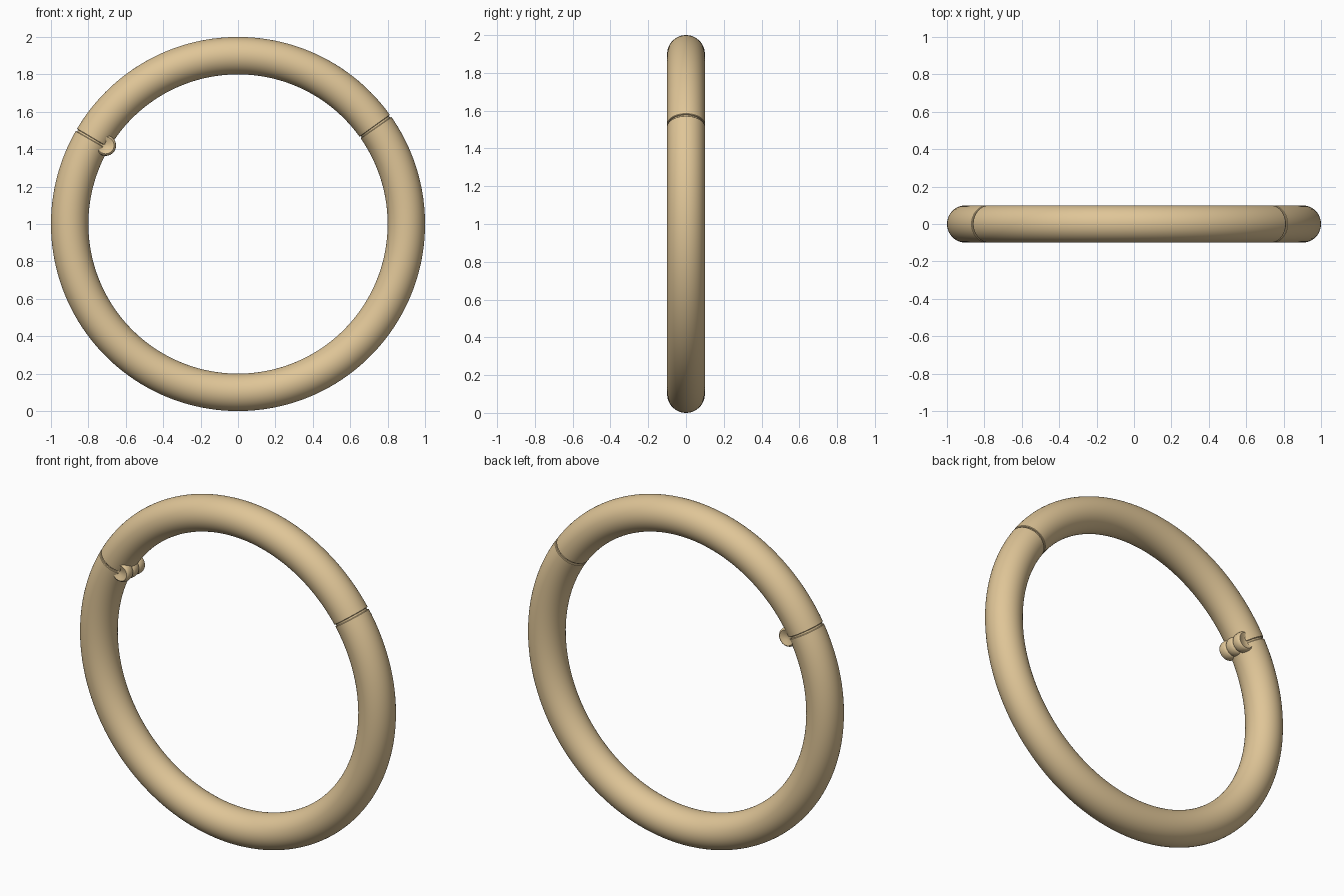
import bpy, bmesh, math
from mathutils import Vector, Matrix

if "Cube" in bpy.data.objects:
    bpy.data.objects.remove(bpy.data.objects["Cube"])

RING_R, TUBE_R, CENTRE_Z = 0.9, 0.1, 1.0
CLASP, HINGE = 35.3, 149.8  # joint angles in degrees

gold = bpy.data.materials.new("pale gold")
gold.diffuse_color = (0.74, 0.56, 0.31, 1)
gold.use_nodes = True
gold.node_tree.nodes["Principled BSDF"].inputs["Base Color"].default_value = gold.diffuse_color


def finish(name, bm):
    bmesh.ops.recalc_face_normals(bm, faces=bm.faces)
    mesh = bpy.data.meshes.new(name)
    bm.to_mesh(mesh)
    bm.free()
    obj = bpy.data.objects.new(name, mesh)
    bpy.context.collection.objects.link(obj)
    mesh.materials.append(gold)
    bpy.ops.object.select_all(action='DESELECT')
    obj.select_set(True)
    bpy.context.view_layer.objects.active = obj
    bpy.ops.object.shade_smooth_by_angle(angle=math.radians(40))
    return obj


def skin(bm, loops):
    """Bridge successive vertex loops and cap both ends."""
    n = len(loops[0])
    for a, b in zip(loops, loops[1:]):
        for i in range(n):
            j = (i + 1) % n
            bm.faces.new((a[i], a[j], b[j], b[i]))
    bm.faces.new(loops[0])
    bm.faces.new(loops[-1])


def tube_arc(name, start, end, radius, steps, bevel=0.0, sides=48):
    """Curved round bar between two angles, with softened ends."""
    b = math.degrees(bevel / RING_R)
    stations = [(start + b + (end - start - 2 * b) * i / steps, radius)
                for i in range(steps + 1)]
    if bevel:
        stations = [(start, radius - bevel)] + stations + [(end, radius - bevel)]
    bm = bmesh.new()
    loops = []
    for deg, r in stations:
        a = math.radians(deg)
        out = Vector((math.cos(a), 0, math.sin(a)))
        loop = []
        for k in range(sides):
            t = 2 * math.pi * k / sides
            p = out * (RING_R + r * math.cos(t)) + Vector((0, r * math.sin(t), CENTRE_Z))
            loop.append(bm.verts.new(p))
        loops.append(loop)
    skin(bm, loops)
    return finish(name, bm)


def lathe_y(name, centre, profile, sides=32):
    """Turn a (y, radius) profile around an axis along y."""
    bm = bmesh.new()
    loops = []
    for y, r in profile:
        loops.append([bm.verts.new((centre[0] + r * math.cos(2 * math.pi * k / sides), y,
                                    centre[1] + r * math.sin(2 * math.pi * k / sides)))
                      for k in range(sides)])
    skin(bm, loops)
    return finish(name, bm)


# Two ring segments meeting at the clasp and the hinge
GAP = 0.3
tube_arc("swing_segment", CLASP + GAP, HINGE - GAP, TUBE_R, 64, 0.003)
tube_arc("main_segment", HINGE + GAP, CLASP + 360 - GAP, TUBE_R, 136, 0.003)

# Recessed plugs closing the two joints
for name, deg in (("clasp_plug", CLASP), ("hinge_plug", HINGE)):
    tube_arc(name, deg - 1.5, deg + 1.5, TUBE_R - 0.008, 4)

# Hinge barrel: three rounded knuckles with dished outer ends
a = math.radians(149.3)
axis = (0.823 * math.cos(a), CENTRE_Z + 0.823 * math.sin(a))
R, HALF = 0.056, 0.083
third = 2 * HALF / 3
profile = [(-HALF + 0.012, 0.004), (-HALF + 0.010, 0.018), (-HALF + 0.004, 0.033)]
for k in range(3):
    y0 = -HALF + k * third
    for f, s in ((0.0, 0.80), (0.07, 0.90), (0.2, 0.97), (0.5, 1.0),
                 (0.8, 0.97), (0.93, 0.90), (1.0, 0.80)):
        if k and f == 0.0:
            continue
        profile.append((y0 + f * third, R * s))
profile += [(HALF - 0.004, 0.033), (HALF - 0.010, 0.018), (HALF - 0.012, 0.004)]
lathe_y("hinge_barrel", axis, profile)
